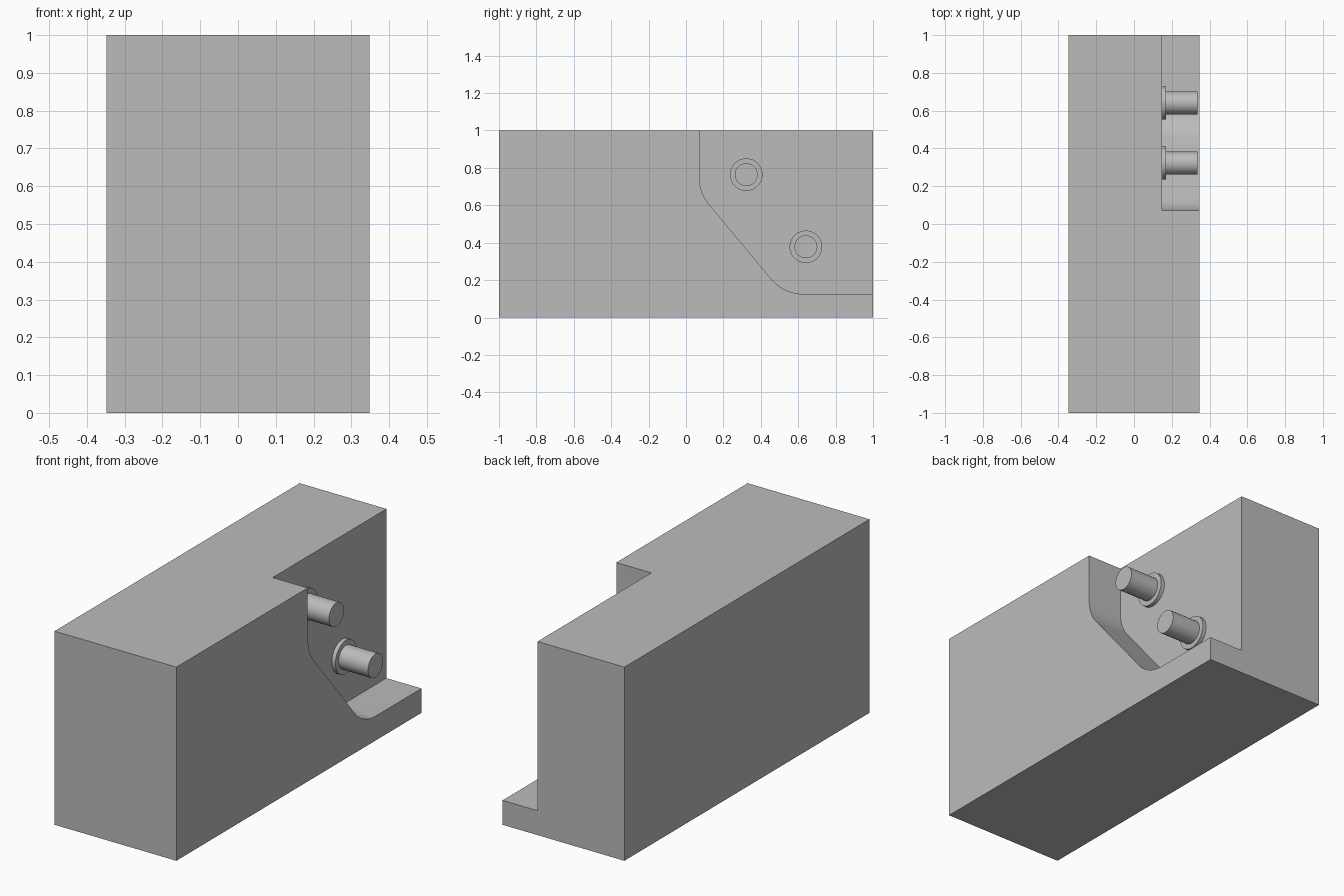
import bpy, bmesh, math
from mathutils import Vector

cube = bpy.data.objects.get("Cube")
if cube:
    bpy.data.objects.remove(cube, do_unlink=True)

HALF_WIDTH = 0.348
POCKET_FLOOR = 0.148

grey = bpy.data.materials.new("plain grey")
grey.use_nodes = True
grey.diffuse_color = (0.5, 0.5, 0.5, 1)
grey.node_tree.nodes["Principled BSDF"].inputs["Base Color"].default_value = (0.5, 0.5, 0.5, 1)


def fillet(before, corner, after, radius, steps=12):
    """Points of a rounded corner in the (y, z) plane."""
    c = Vector(corner)
    a = (Vector(before) - c).normalized()
    b = (Vector(after) - c).normalized()
    half = a.angle(b) / 2
    centre = c + (a + b).normalized() * radius / math.sin(half)
    start = c + a * radius / math.tan(half) - centre
    end = c + b * radius / math.tan(half) - centre
    return [centre + start.slerp(end, i / steps) * radius / start.slerp(end, i / steps).length
            for i in range(steps + 1)]


def circle(centre, radius, sides=48):
    angles = [math.tau * i / sides for i in range(sides)]
    return [(centre[0] + radius * math.cos(t), centre[1] + radius * math.sin(t)) for t in angles]


def extrude_x(name, profile, x0, x1):
    """Extrude a closed (y, z) profile along x."""
    bm = bmesh.new()
    face = bm.faces.new([bm.verts.new((x0, p[0], p[1])) for p in profile])
    result = bmesh.ops.extrude_face_region(bm, geom=[face])
    moved = [v for v in result["geom"] if isinstance(v, bmesh.types.BMVert)]
    bmesh.ops.translate(bm, verts=moved, vec=(x1 - x0, 0, 0))
    bmesh.ops.recalc_face_normals(bm, faces=bm.faces)
    mesh = bpy.data.meshes.new(name)
    bm.to_mesh(mesh)
    bm.free()
    mesh.materials.append(grey)
    obj = bpy.data.objects.new(name, mesh)
    bpy.context.collection.objects.link(obj)
    return obj


def smooth(obj):
    bpy.ops.object.select_all(action="DESELECT")
    obj.select_set(True)
    bpy.context.view_layer.objects.active = obj
    bpy.ops.object.shade_smooth_by_angle(angle=math.radians(30))


# Main block
body = extrude_x("body_block", [(-1, 0), (1, 0), (1, 1), (-1, 1)], -HALF_WIDTH, HALF_WIDTH)

# Corner pocket with two rounded corners, open to the top and back
top, upper, lower, back = (0.072, 1.2), (0.072, 0.666), (0.523, 0.126), (1.2, 0.126)
outline = [top, *fillet(top, upper, lower, 0.22), *fillet(upper, lower, back, 0.22), back, (1.2, 1.2)]
cutter = extrude_x("pocket_cutter", outline, POCKET_FLOOR, 0.6)
cutter.hide_render = True

cut = body.modifiers.new("pocket", "BOOLEAN")
cut.operation = "DIFFERENCE"
cut.solver = "EXACT"
cut.object = cutter
smooth(body)
bpy.ops.object.modifier_apply(modifier=cut.name)
bpy.data.objects.remove(cutter, do_unlink=True)
smooth(body)

# Two pins, each with a collar at its foot
for label, centre in (("upper", (0.322, 0.764)), ("lower", (0.641, 0.378))):
    smooth(extrude_x(label + "_collar", circle(centre, 0.087), POCKET_FLOOR - 0.005, 0.169))
    smooth(extrude_x(label + "_pin", circle(centre, 0.061), POCKET_FLOOR - 0.005, 0.337))
